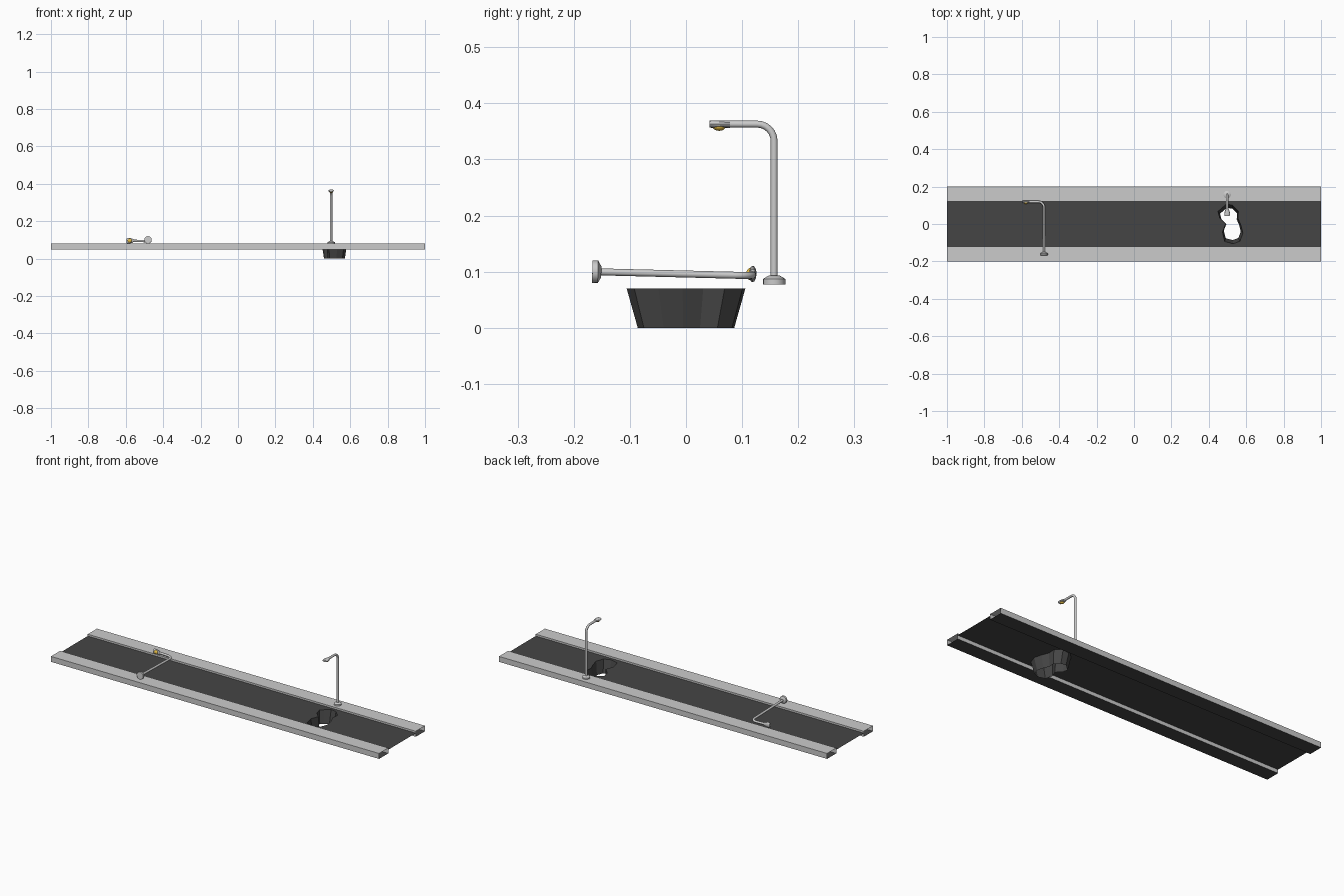
import bpy, bmesh, math
from mathutils import Matrix, Vector

if "Cube" in bpy.data.objects:
    bpy.data.objects.remove(bpy.data.objects["Cube"])


def material(name, rgb):
    m = bpy.data.materials.new(name)
    m.diffuse_color = (*rgb, 1)
    m.use_nodes = True
    m.node_tree.nodes["Principled BSDF"].inputs["Base Color"].default_value = m.diffuse_color
    return m


ASPHALT = material("asphalt", (0.06, 0.06, 0.06))
AMBER = material("amber", (0.8, 0.52, 0.06))


def finish(bm, name, mat=None, matrix=None, smooth=False):
    if matrix is not None:
        bm.transform(matrix)
    mesh = bpy.data.meshes.new(name)
    bm.to_mesh(mesh)
    bm.free()
    ob = bpy.data.objects.new(name, mesh)
    bpy.context.collection.objects.link(ob)
    if mat:
        mesh.materials.append(mat)
    if smooth:
        bpy.ops.object.select_all(action='DESELECT')
        bpy.context.view_layer.objects.active = ob
        ob.select_set(True)
        bpy.ops.object.shade_smooth_by_angle(angle=math.radians(35))
    return ob


def loft(bm, rings, caps=True, closed=True):
    """Bridge successive rings of points."""
    vs = [[bm.verts.new(p) for p in r] for r in rings]
    n = len(vs[0])
    for a, b in zip(vs, vs[1:]):
        for i in range(n if closed else n - 1):
            j = (i + 1) % n
            bm.faces.new((a[i], a[j], b[j], b[i]))
    if caps:
        bm.faces.new(vs[0][::-1])
        bm.faces.new(vs[-1])
    bmesh.ops.recalc_face_normals(bm, faces=bm.faces)


# Sidewalks: open-ended grey channels with a dark underside
for side, name in ((-1, "front_sidewalk"), (1, "back_sidewalk")):
    prof = [(0.2, 0.05), (0.2, 0.08), (0.12, 0.08), (0.12, 0.05)]
    for part, pts, mat in ((name, prof, None),
                           (name + "_underside", [prof[0], prof[3]], ASPHALT)):
        bm = bmesh.new()
        loft(bm, [[(x, side * y, z) for y, z in pts] for x in (-1, 1)],
             caps=False, closed=False)
        for f in bm.faces:
            out = f.calc_center_median() - Vector((0, side * 0.16, 0.065))
            if f.normal.dot(out) < 0:
                f.normal_flip()
        finish(bm, part, mat)

# Pothole outline at its open bottom
hole = [(0.497, 0.086), (0.525, 0.082), (0.551, 0.056), (0.549, 0.025),
        (0.562, -0.005), (0.571, -0.04), (0.558, -0.075), (0.527, -0.086),
        (0.490, -0.076), (0.480, -0.035), (0.494, 0.000), (0.468, 0.025),
        (0.460, 0.055), (0.475, 0.068)]
rim = [(0.515 + (x - 0.515) * 1.2, y * 1.23) for x, y in hole]

# Road sheet with the hole cut out
bm = bmesh.new()
edges = []
for loop in ([(-1, -0.12), (1, -0.12), (1, 0.12), (-1, 0.12)], rim):
    vs = [bm.verts.new((x, y, 0.07)) for x, y in loop]
    edges += [bm.edges.new((vs[i - 1], vs[i])) for i in range(len(vs))]
bmesh.ops.triangle_fill(bm, edges=edges, use_beauty=True, use_dissolve=False,
                        normal=Vector((0, 0, 1)))
finish(bm, "road", ASPHALT)

# Pothole walls
bm = bmesh.new()
loft(bm, [[(x, y, 0.07) for x, y in rim], [(x, y, 0) for x, y in hole]], caps=False)
bmesh.ops.reverse_faces(bm, faces=bm.faces)
finish(bm, "pothole_wall", ASPHALT)


def circle(r, z, n=16):
    return [(r * math.cos(2 * math.pi * i / n), r * math.sin(2 * math.pi * i / n), z)
            for i in range(n)]


def lamp(prefix, matrix):
    """Lamp standing at its origin with the arm reaching towards -y."""
    # Base disc with chamfer
    bm = bmesh.new()
    loft(bm, [circle(0.02, 0), circle(0.02, 0.010), circle(0.010, 0.016)])
    finish(bm, prefix + "_base", None, matrix, True)

    # Pole and bent arm: circular section swept in the yz plane
    top, bend, r = 0.286, 0.03, 0.0062
    stations = [(0, 0.01, 0)]
    for i in range(7):
        a = math.pi / 2 * i / 6
        stations.append((-bend * (1 - math.cos(a)), top - bend + bend * math.sin(a), a))
    stations.append((-0.082, top, math.pi / 2))
    rings = []
    for y, z, a in stations:
        rings.append([(px, y + py * math.cos(a), z + py * math.sin(a))
                      for px, py, _ in circle(r, 0, 12)])
    bm = bmesh.new()
    loft(bm, rings)
    finish(bm, prefix + "_pole", None, matrix, True)

    # Flattened lamp head
    bm = bmesh.new()
    loft(bm, [[(px * w, y, top + pz * h) for px, pz, _ in circle(1, 0, 12)]
              for y, w, h in ((-0.079, 0.009, 0.0065), (-0.095, 0.0145, 0.0068),
                              (-0.110, 0.0145, 0.0068), (-0.115, 0.012, 0.006))])
    finish(bm, prefix + "_head", None, matrix, True)

    # Bulb under the head
    bm = bmesh.new()
    bmesh.ops.create_uvsphere(bm, u_segments=12, v_segments=8, radius=1)
    bm.transform(Matrix.Translation((0, -0.098, top - 0.004))
                 @ Matrix.Diagonal((0.011, 0.012, 0.008, 1)))
    finish(bm, prefix + "_bulb", AMBER, matrix, True)


lamp("standing_lamp", Matrix.Translation((0.498, 0.157, 0.077)))

# Fallen lamp: pole lies along +y, arm reaches towards -x
up = Vector((0, 1, -0.025)).normalized()
back = Vector((1, 0, -0.03)).normalized()
side = back.cross(up).normalized()
rot = Matrix((side, back, up)).transposed().to_4x4()
lamp("fallen_lamp", Matrix.Translation((-0.481, -0.167, 0.1)) @ rot)
